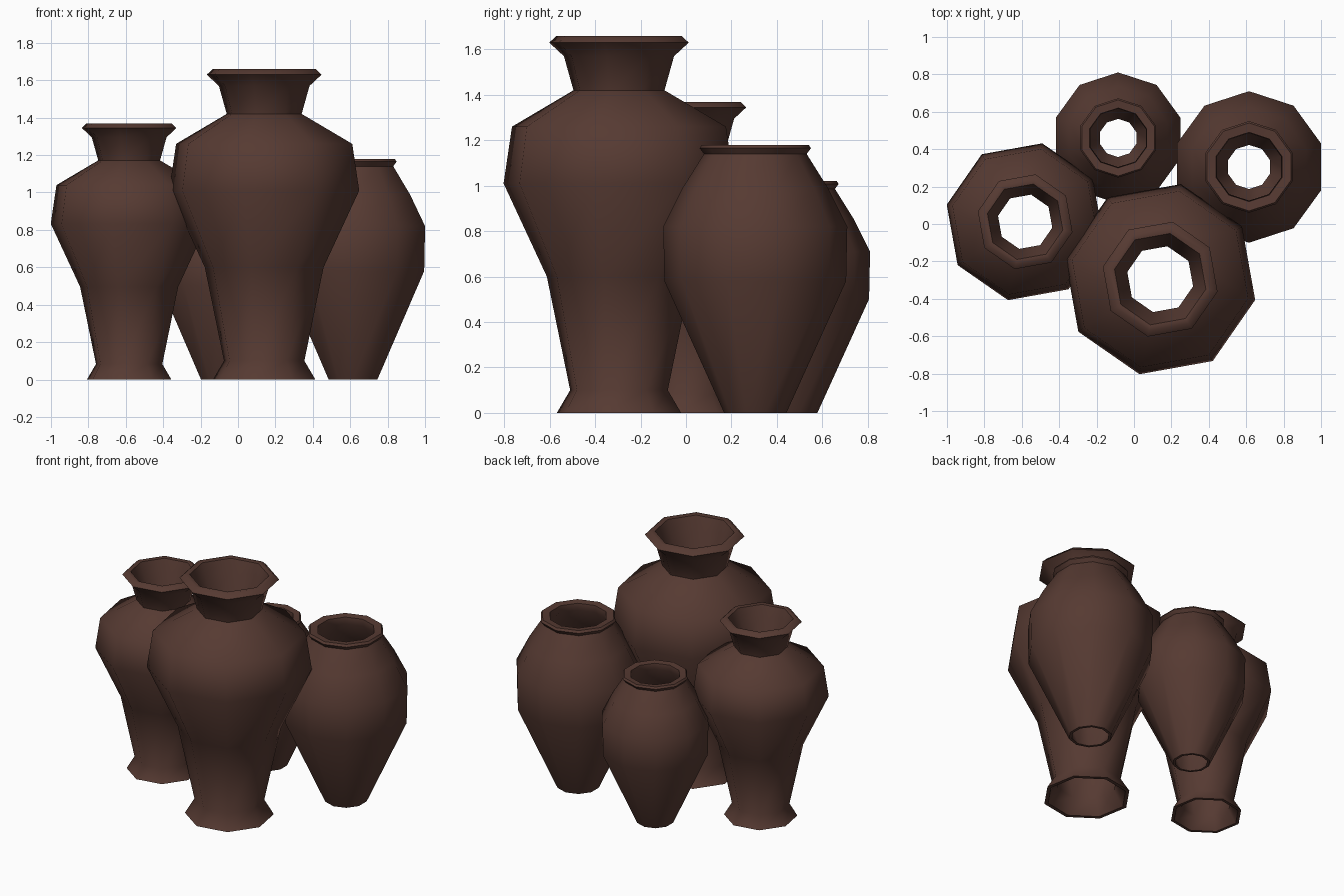
import bpy
import bmesh
import math

if "Cube" in bpy.data.objects:
    bpy.data.objects.remove(bpy.data.objects["Cube"])

clay = bpy.data.materials.new("brown clay")
clay.diffuse_color = (0.093, 0.0423, 0.0319, 1)
clay.use_nodes = True
clay.node_tree.nodes["Principled BSDF"].inputs["Base Color"].default_value = clay.diffuse_color

# Closed wall sections (radius, height): up the outside, down the inside
FLARED = [(0.28, 0), (0.22, 0.10), (0.325, 0.60), (0.52, 1.01), (0.482, 1.26),
          (0.205, 1.42), (0.248, 1.57), (0.314, 1.63), (0.282, 1.66),
          (0.25, 1.655), (0.225, 1.58), (0.18, 1.42), (0.45, 1.24),
          (0.49, 1.01), (0.297, 0.60), (0.193, 0.10), (0.255, 0)]
OVOID = [(0.137, 0), (0.40, 0.58), (0.405, 0.82), (0.32, 0.99), (0.226, 1.14),
         (0.245, 1.165), (0.235, 1.18), (0.185, 1.175), (0.18, 1.13),
         (0.29, 0.97), (0.375, 0.81), (0.37, 0.58), (0.118, 0)]


def vase(name, section, sides, phase, centre, scale):
    """Spin a closed wall section into a hollow, open-ended vase."""
    bm = bmesh.new()
    rings = []
    for i in range(sides):
        a = math.radians(phase) + math.tau * i / sides
        rings.append([bm.verts.new((r * math.cos(a), r * math.sin(a), z))
                      for r, z in section])
    n = len(section)
    for i in range(sides):
        p, q = rings[i], rings[(i + 1) % sides]
        for j in range(n):
            k = (j + 1) % n
            bm.faces.new((p[j], q[j], q[k], p[k]))
    bmesh.ops.recalc_face_normals(bm, faces=bm.faces)
    mesh = bpy.data.meshes.new(name)
    bm.to_mesh(mesh)
    bm.free()
    mesh.materials.append(clay)
    ob = bpy.data.objects.new(name, mesh)
    ob.location = (*centre, 0)
    ob.scale = (scale,) * 3
    bpy.context.collection.objects.link(ob)
    # Smooth body, crisp rim and foot
    bpy.ops.object.select_all(action='DESELECT')
    ob.select_set(True)
    bpy.context.view_layer.objects.active = ob
    bpy.ops.object.shade_smooth_by_angle(angle=math.radians(60))


# Two flared eight-sided vases and two ovoid ten-sided jars
vase("large_flared_vase", FLARED, 8, 32.7, (0.14, -0.295), 1.0)
vase("small_flared_vase", FLARED, 8, 32.7, (-0.582, 0.012), 0.825)
vase("large_ovoid_jar", OVOID, 10, 90, (0.615, 0.305), 1.0)
vase("small_ovoid_jar", OVOID, 10, 90, (-0.085, 0.46), 0.865)
